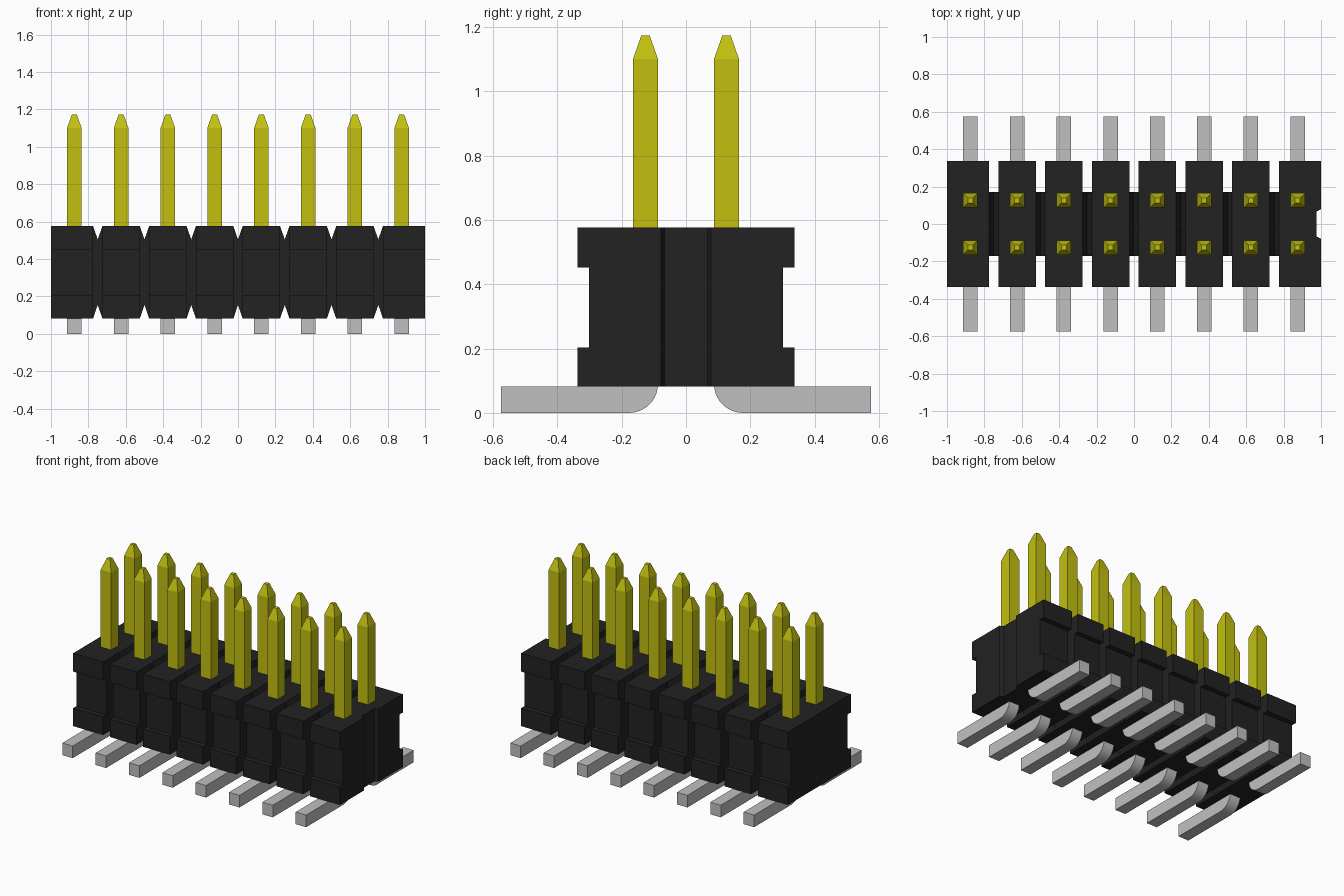
import bpy, bmesh, math

if "Cube" in bpy.data.objects:
    bpy.data.objects.remove(bpy.data.objects["Cube"], do_unlink=True)


def material(name, rgb):
    m = bpy.data.materials.new(name)
    m.use_nodes = True
    m.diffuse_color = (*rgb, 1)
    m.node_tree.nodes["Principled BSDF"].inputs["Base Color"].default_value = (*rgb, 1)
    return m


black = material("black plastic", (0.016, 0.016, 0.016))
gold = material("yellow contact", (0.54, 0.53, 0.005))
tin = material("light grey metal", (0.53, 0.53, 0.53))


def add_object(name, mesh, location=(0, 0, 0)):
    ob = bpy.data.objects.new(name, mesh)
    ob.location = location
    bpy.context.collection.objects.link(ob)
    return ob


def prism(name, outline, place, start, end, mat):
    """Mesh of a 2D outline extruded from start to end; place(a, b, t) gives xyz."""
    bm = bmesh.new()
    rings = [[bm.verts.new(place(a, b, t)) for a, b in outline] for t in (start, end)]
    n = len(outline)
    bm.faces.new(rings[0])
    bm.faces.new(rings[1])
    for i in range(n):
        j = (i + 1) % n
        bm.faces.new((rings[0][i], rings[0][j], rings[1][j], rings[1][i]))
    bmesh.ops.recalc_face_normals(bm, faces=bm.faces)
    mesh = bpy.data.meshes.new(name)
    bm.to_mesh(mesh)
    bm.free()
    mesh.materials.append(mat)
    return mesh


def along_x(y, z, x):
    return (x, y, z)


def along_y(x, z, y):
    return (x, y, z)


def along_z(x, y, z):
    return (x, y, z)


COUNT, PITCH, ROW = 8, 0.25, 0.126
BOTTOM, TOP = 0.082, 0.576
GAP = 0.025       # half the gap between neighbouring blocks
PIN = 0.039       # half the pin thickness
columns = [(i - (COUNT - 1) / 2) * PITCH for i in range(COUNT)]

# Housing blocks: side outline with a recessed band, front and back
half = [(0.337, BOTTOM), (0.337, 0.204), (0.302, 0.204),
        (0.302, 0.452), (0.337, 0.452), (0.337, TOP)]
outline = half + [(-y, z) for y, z in reversed(half)]
for i, x in enumerate(columns):
    left = -1.0 if i == 0 else x - PITCH / 2 + GAP
    right = 1.0 if i == COUNT - 1 else x + PITCH / 2 - GAP
    block = add_object(f"housing_block_{i + 1}",
                       prism("housing_block", outline, along_x, left, right, black))

# Shallow key slot down the end face of the last block
slot = [(0.976, -0.067), (1.02, -0.088), (1.02, 0.088), (0.976, 0.067)]
cutter = add_object("slot_cutter", prism("slot_cutter", slot, along_z, 0, 0.7, black))
cutter.hide_render = True
mod = block.modifiers.new("key_slot", 'BOOLEAN')
mod.operation = 'DIFFERENCE'
mod.solver = 'EXACT'
mod.object = cutter
bpy.context.view_layer.objects.active = block
bpy.ops.object.modifier_apply(modifier=mod.name)
bpy.data.objects.remove(cutter, do_unlink=True)

# Webs joining the blocks, V-notched above and below
notched = [(-GAP, BOTTOM), (0, 0.155), (GAP, BOTTOM),
           (GAP, TOP), (0, 0.505), (-GAP, TOP)]
web = prism("web", notched, along_y, -0.172, 0.172, black)
for i in range(COUNT - 1):
    add_object(f"web_{i + 1}", web, (columns[i] + PITCH / 2, 0, 0))

# Contact pin: square bar whose top ring is narrowed into a blunt tip
bm = bmesh.new()
levels = [(0.5, PIN), (1.1, PIN), (1.174, 0.013)]
rings = [[bm.verts.new((sx * r, sy * r, z))
          for sx, sy in ((-1, -1), (1, -1), (1, 1), (-1, 1))] for z, r in levels]
for low, high in zip(rings, rings[1:]):
    for k in range(4):
        n = (k + 1) % 4
        bm.faces.new((low[k], low[n], high[n], high[k]))
bm.faces.new(rings[0])
bm.faces.new(rings[-1])
bmesh.ops.recalc_face_normals(bm, faces=bm.faces)
pin = bpy.data.meshes.new("contact_pin")
bm.to_mesh(pin)
bm.free()
pin.materials.append(gold)

# Solder foot: flat bar with a rounded inner bend
inner, radius = ROW - PIN, 0.09
bend = [(inner + radius * (1 - math.cos(a)), radius * (1 - math.sin(a)))
        for a in (math.radians(90 * k / 10) for k in range(11))]
foot = bend + [(0.576, 0), (0.576, BOTTOM), (ROW + PIN, BOTTOM),
               (ROW + PIN, 0.1), (inner, 0.1)]
feet = {s: prism("solder_foot", [(s * y, z) for y, z in foot], along_x, -PIN, PIN, tin)
        for s in (-1, 1)}

for s, row in ((-1, "front"), (1, "back")):
    for i, x in enumerate(columns):
        add_object(f"{row}_pin_{i + 1}", pin, (x, s * ROW, 0))
        add_object(f"{row}_solder_foot_{i + 1}", feet[s], (x, 0, 0))
